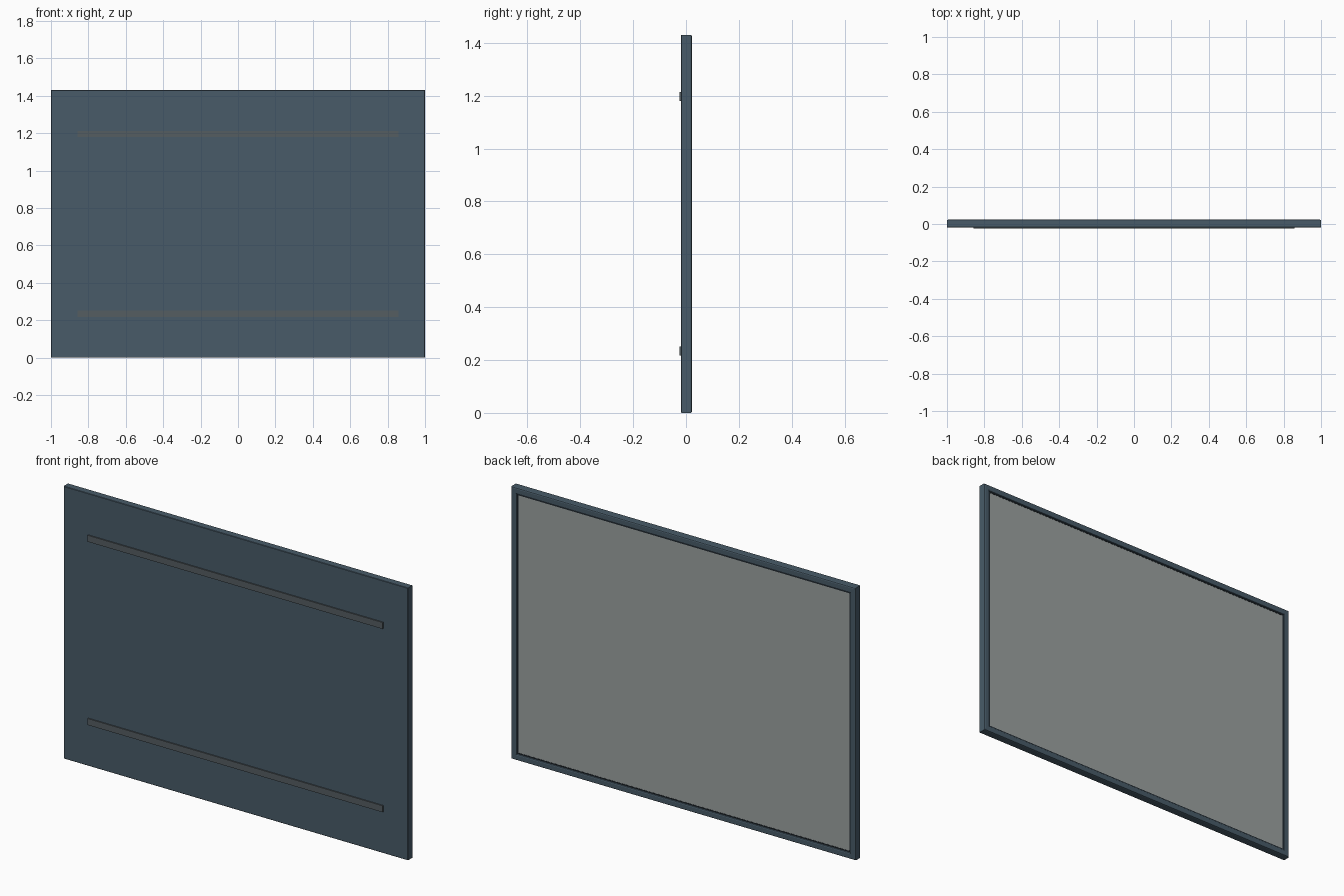
import bpy, bmesh

if "Cube" in bpy.data.objects:
    bpy.data.objects.remove(bpy.data.objects["Cube"])

W, H = 1.0, 1.43          # half width, full height


def material(name, rgb):
    m = bpy.data.materials.new(name)
    m.diffuse_color = (*rgb, 1)
    m.use_nodes = True
    m.node_tree.nodes["Principled BSDF"].inputs["Base Color"].default_value = m.diffuse_color
    return m


def finish(name, bm, mat):
    bmesh.ops.recalc_face_normals(bm, faces=bm.faces)
    me = bpy.data.meshes.new(name)
    bm.to_mesh(me)
    bm.free()
    ob = bpy.data.objects.new(name, me)
    bpy.context.collection.objects.link(ob)
    me.materials.append(mat)
    return ob


def swept_frame(name, profile, mat, closed=False, cap=False):
    """Sweep (inset, y) profile points round the rectangle with mitred corners."""
    bm = bmesh.new()
    rings = []
    for d, y in profile:
        rings.append([bm.verts.new(p) for p in (
            (-W + d, y, d), (W - d, y, d), (W - d, y, H - d), (-W + d, y, H - d))])
    pairs = list(zip(rings, rings[1:]))
    if closed:
        pairs.append((rings[-1], rings[0]))
    for a, b in pairs:
        for i in range(4):
            j = (i + 1) % 4
            bm.faces.new((a[i], a[j], b[j], b[i]))
    if cap:
        bm.faces.new(rings[0])
        bm.faces.new(rings[-1])
    return finish(name, bm, mat)


def box(name, lo, hi, mat):
    bm = bmesh.new()
    bmesh.ops.create_cube(bm, size=1)
    for v in bm.verts:
        v.co = [l if c < 0 else h for c, l, h in zip(v.co, lo, hi)]
    return finish(name, bm, mat)


slate = material("slate", (0.065, 0.105, 0.14))
dark = material("dark_rubber", (0.015, 0.022, 0.028))
rail_grey = material("rail_grey", (0.09, 0.11, 0.12))
pale = material("pale_grey", (0.33, 0.36, 0.355))

# backing board with frame lip, open towards the back
swept_frame("backing_and_frame", [
    (0.002, -0.019), (0, -0.017), (0, 0.017), (0.002, 0.021), (0.006, 0.023),
    (0.027, 0.023), (0.031, 0.021), (0.033, 0.017), (0.033, 0.010)], slate, cap=True)

# dark gasket round the panel
swept_frame("gasket", [(0.033, 0.010), (0.033, 0.017), (0.039, 0.017), (0.039, 0.010)],
            dark, closed=True)

# writing surface
box("display_panel", (-W + 0.039, 0.009, 0.039), (W - 0.039, 0.016, H - 0.039), pale)

# mounting rails on the front
for name, z in (("lower_rail", 0.234), ("upper_rail", H - 0.234)):
    box(name, (-0.857, -0.025, z - 0.017), (0.857, -0.017, z + 0.017), rail_grey)
